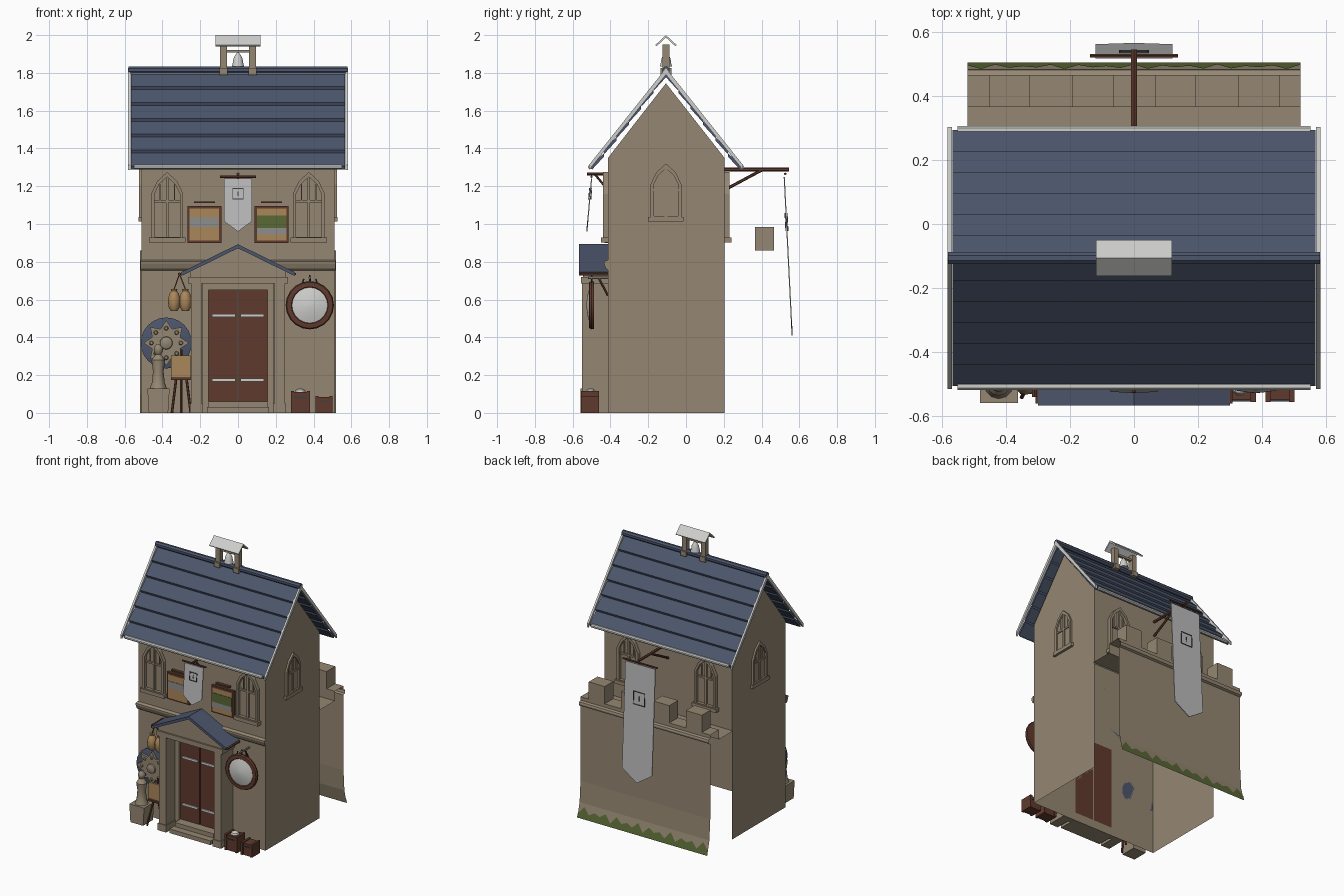
import bpy, bmesh, math
from mathutils import Vector

if "Cube" in bpy.data.objects:
    bpy.data.objects.remove(bpy.data.objects["Cube"])


def material(name, r, g, b):
    m = bpy.data.materials.new(name)
    m.diffuse_color = (r, g, b, 1)
    m.use_nodes = True
    m.node_tree.nodes["Principled BSDF"].inputs["Base Color"].default_value = m.diffuse_color
    return m


STONE = material("stone", 0.30, 0.245, 0.17)
BLUE = material("slate_blue", 0.072, 0.092, 0.15)
WOOD = material("red_wood", 0.115, 0.042, 0.026)
PALE = material("pale_grey", 0.62, 0.62, 0.61)
GREY = material("mid_grey", 0.27, 0.27, 0.26)
TAN = material("tan", 0.40, 0.24, 0.10)
GREEN = material("moss_green", 0.10, 0.14, 0.035)
DARK = material("dark_iron", 0.05, 0.05, 0.055)
CLOTH = material("cloth_grey", 0.50, 0.50, 0.50)


def mesh(name, verts, faces, mat, smooth=False):
    bm = bmesh.new()
    vs = [bm.verts.new(v) for v in verts]
    for f in faces:
        bm.faces.new([vs[i] for i in f])
    bmesh.ops.recalc_face_normals(bm, faces=bm.faces)
    me = bpy.data.meshes.new(name)
    bm.to_mesh(me)
    bm.free()
    me.materials.append(mat)
    ob = bpy.data.objects.new(name, me)
    bpy.context.collection.objects.link(ob)
    if smooth:
        bpy.ops.object.select_all(action='DESELECT')
        ob.select_set(True)
        bpy.context.view_layer.objects.active = ob
        bpy.ops.object.shade_smooth_by_angle(angle=math.radians(40))
    return ob


def put(axis, p, t):
    return {'x': (t, p[0], p[1]), 'y': (p[0], t, p[1]), 'z': (p[0], p[1], t)}[axis]


def prism(name, pts, axis, a, b, mat):
    n = len(pts)
    v = [put(axis, p, a) for p in pts] + [put(axis, p, b) for p in pts]
    f = [tuple(range(n)), tuple(range(n, 2 * n))]
    f += [(i, (i + 1) % n, n + (i + 1) % n, n + i) for i in range(n)]
    return mesh(name, v, f, mat)


def box(name, x0, x1, y0, y1, z0, z1, mat):
    return prism(name, [(x0, y0), (x1, y0), (x1, y1), (x0, y1)], 'z', z0, z1, mat)


def sheet(name, pts, axis, a, b, mat):
    """Open strip: a profile line swept along an axis."""
    n = len(pts)
    v = [put(axis, p, a) for p in pts] + [put(axis, p, b) for p in pts]
    return mesh(name, v, [(i, i + 1, n + i + 1, n + i) for i in range(n - 1)], mat)


def rod(name, p, q, r, mat, n=8):
    p, q = Vector(p), Vector(q)
    rot = (q - p).to_track_quat('Z', 'Y')
    ring = [rot @ Vector((r * math.cos(t), r * math.sin(t), 0))
            for t in [2 * math.pi * (i + .5) / n for i in range(n)]]
    v = [p + c for c in ring] + [q + c for c in ring]
    f = [tuple(range(n)), tuple(range(n, 2 * n))]
    f += [(i, (i + 1) % n, n + (i + 1) % n, n + i) for i in range(n)]
    return mesh(name, v, f, mat, n > 6)


def lathe(name, prof, at, mat, axis='z', n=16):
    """Spin (radius, height) pairs about z, or about -y for wall discs."""
    v = []
    for r, h in prof:
        for i in range(n):
            t = 2 * math.pi * i / n
            c, s = r * math.cos(t), r * math.sin(t)
            o = (c, s, h) if axis == 'z' else (c, -h, s)
            v.append(Vector(at) + Vector(o))
    k = len(prof)
    f = [(j * n + i, j * n + (i + 1) % n, (j + 1) * n + (i + 1) % n, (j + 1) * n + i)
         for j in range(k - 1) for i in range(n)]
    f += [tuple(range(n)), tuple(range((k - 1) * n, k * n))]
    return mesh(name, v, f, mat, True)


RY = -0.106  # ridge line


# House shell: open underneath and at the lower back
W, F, B = 0.51, -0.413, 0.204
for x in (-W, W):
    mesh("gable_wall", [(x, F, 0), (x, B, 0), (x, B, 1.35), (x, RY, 1.745), (x, F, 1.35)],
         [(0, 1, 2, 3, 4)], STONE)
sheet("front_wall", [(F, 0), (F, 1.35)], 'x', -W, W, STONE)
sheet("back_wall", [(B, 0.78), (B, 1.35)], 'x', -W, W, STONE)
prism("front_band", [(F, .755), (F - .012, .765), (F - .022, .79), (F - .022, .802), (F, .81)],
      'x', -.515, .515, STONE)

# Main roof: overlapping slate rows, verge boards, gutters, ridge
def roof_z(d):
    return 1.815 - 1.28 * d

for s in (-1, 1):
    for i in range(6):
        a, b = i * .0655, i * .0655 + .072
        prism("slate_row", [(RY + s * a, roof_z(a) - .02), (RY + s * b, roof_z(b) + .004),
                            (RY + s * (b - .008), roof_z(b) - .016), (RY + s * a, roof_z(a) - .038)],
              'x', -.567, .567, BLUE)
    rod("gutter", (-.55, RY + s * .4, 1.302), (.55, RY + s * .4, 1.302), .013, PALE)
    for x in (-.575, .575):
        prism("verge_board", [(RY, 1.825), (RY + s * .408, 1.312), (RY + s * .408, 1.285), (RY, 1.79)],
              'x', x - .007, x + .007, PALE)
rod("ridge_roll", (-.58, RY, 1.815), (.58, RY, 1.815), .02, BLUE)

# Bell turret
for s in (-1, 1):
    box("bell_post", s * .077 - .018, s * .077 + .018, RY - .018, RY + .018, 1.79, 1.95, STONE)
    box("post_foot", s * .077 - .022, s * .077 + .022, RY - .03, RY + .03, 1.79, 1.825, STONE)
    prism("turret_roof", [(RY, 2.0), (RY + s * .056, 1.948), (RY + s * .05, 1.941), (RY, 1.987)],
          'x', -.118, .118, PALE)
box("bell_beam", -.06, .06, RY - .01, RY + .01, 1.907, 1.922, STONE)
lathe("bell", [(.032, 1.835), (.028, 1.85), (.024, 1.875), (.014, 1.895), (.004, 1.908)],
      (0, RY, 0), PALE)


# Pointed windows, placed by an (along, out, up) mapping for each wall
def window(a, h, spring, sill, mull, place):
    def arch(a, lo, sp, hi):
        return [(-a, lo), (-a, sp), (-a * .62, sp + .58 * (hi - sp)), (0, hi),
                (a * .62, sp + .58 * (hi - sp)), (a, sp), (a, lo)]
    o, i = arch(a, 0, spring, h), arch(a - .018, .012, spring, h - .026)
    v = [place(p, q, z) for q in (0, .026) for p, z in o]
    v += [place(p, q, z) for q in (.026, .004) for p, z in i]
    f = []
    for k in range(7):
        m = (k + 1) % 7
        f += [(k, m, 7 + m, 7 + k), (7 + k, 7 + m, 14 + m, 14 + k), (14 + k, 14 + m, 21 + m, 21 + k)]
    mesh("window_frame", v, f, STONE)

    def bar(name, p0, p1, z0, z1, d):
        v = [place(p, q, z) for q in (0, d) for p, z in ((p0, z0), (p1, z0), (p1, z1), (p0, z1))]
        mesh(name, v, [(0, 1, 2, 3), (4, 5, 6, 7), (0, 1, 5, 4), (1, 2, 6, 5), (2, 3, 7, 6), (3, 0, 4, 7)], STONE)
    bar("window_mullion", -.007, .007, 0, h - .02, .015)
    bar("window_transom", -a + .01, a - .01, mull - .006, mull + .006, .013)
    bar("window_sill", -a - .012, a + .012, -.018, .008, .036)
    for s in (-1, 1):
        bar("window_side", s * a * .45 - .003, s * a * .45 + .003, mull, h * .82, .008)

for s in (-1, 1):
    window(.085, .355, .24, 0, .2, lambda p, q, z, s=s: (s * .375 + p, F - q, .92 + z))
    window(.085, .355, .24, 0, .2, lambda p, q, z, s=s: (s * .31 + p, B + q, .92 + z))
    window(.082, .29, .18, 0, .15, lambda p, q, z, s=s: (s * (W + q * .5), RY + p, 1.03 + z))

# Battlement wall behind the house, with walkway and parapet
sheet("battlement_wall", [(B, .79), (.365, .79), (.365, .86), (.465, .86), (.465, .835), (.48, .828),
                          (.484, .815), (.48, .802), (.465, .795), (.465, .25), (.475, .1), (.50, 0)],
      'x', -.52, .52, STONE)
for x in (-.388, -.128, .13, .39):
    box("merlon", x - .064, x + .064, .365, .465, .86, .985, STONE)
n = 25
tops = [.035 + .035 * (i % 2) + .012 * math.sin(i * 2) for i in range(n)]
xs = [-.52 + 1.04 * i / (n - 1) for i in range(n)]
mesh("moss_edge", [(x, .504, 0) for x in xs] + [(x, .504 - .25 * z, z) for x, z in zip(xs, tops)],
     [(i, i + 1, n + i + 1, n + i) for i in range(n - 1)], GREEN)

# Porch: pillars, lintel, pediment and little roof
for s in (-1, 1):
    box("porch_pillar", s * .22 - .028, s * .22 + .028, -.55, F, 0, .69, STONE)
    box("pillar_base", s * .22 - .034, s * .22 + .034, -.557, F, 0, .05, STONE)
    box("door_jamb", s * .172 - .016, s * .172 + .016, -.45, F, 0, .68, STONE)
    prism("porch_roof", [(0, .893), (s * .3, .745), (s * .293, .728), (0, .872)], 'y', -.566, F, BLUE)
    rod("porch_rafter", (s * .3, -.56, .735), (s * .3, F, .735), .008, WOOD, 6)
    box("door_leaf", s * .079 - .076, s * .079 + .076, -.435, F, .06, .65, WOOD)
    for z in (.175, .515):
        box("door_hinge", s * .075 - .062, s * .075 + .062, -.443, -.433, z - .008, z + .008, PALE)
box("door_header", -.188, .188, -.45, F, .65, .69, STONE)
box("porch_lintel", -.265, .265, -.557, F, .685, .72, STONE)
prism("pediment", [(-.255, .72), (.255, .72), (.255, .75), (0, .872), (-.255, .75)], 'y', -.545, F, STONE)
box("lower_step", -.165, .165, -.55, F, 0, .03, STONE)
box("upper_step", -.155, .155, -.50, F, .03, .06, STONE)

# Painted boards on the upper wall
for s, mid in ((-1, GREY), (1, GREEN)):
    c = s * .178
    box("board_frame", c - .09, c + .09, F - .018, F, .90, 1.095, WOOD)
    box("board_panel", c - .078, c + .078, F - .022, F - .017, .912, 1.083, TAN)
    z0, z1 = ((.985, 1.035) if s < 0 else (.98, 1.045))
    box("board_stripe", c - .078, c + .078, F - .025, F - .021, z0, z1, mid)
    if s > 0:
        box("board_low_stripe", c - .078, c + .078, F - .025, F - .021, .945, .98, GREY)
    box("board_bar", c - .055, c + .055, F - .02, F, 1.11, 1.12, WOOD)


# Banners: cloth with pointed end and a plain square motif on both sides
def banner(w, y0, z0, y1, z1, point, zm, m):
    def yz(z):
        return y0 + (y1 - y0) * (z0 - z) / (z0 - z1)
    outline = [(-w, z0), (-w, z1 + point), (0, z1), (w, z1 + point), (w, z0)]
    v = [(x, yz(z) + d, z) for d in (-.003, .003) for x, z in outline]
    mesh("banner_cloth", v, [(0, 1, 2, 3, 4), (5, 6, 7, 8, 9)]
         + [(i, (i + 1) % 5, 5 + (i + 1) % 5, 5 + i) for i in range(5)], CLOTH)
    for d in (-.006, .006):
        for a, b, c, e in ((-m, m, m, m), (-m, m, -m, -m), (-m, -m, -m, m), (m, m, -m, m), (0, 0, -m * .4, m * .4)):
            rod("banner_motif", (a, yz(zm + c) + d, zm + c), (b, yz(zm + e) + d, zm + e), .003, DARK, 4)

banner(.075, -.5, 1.24, -.525, .96, .055, 1.16, .028)
rod("front_banner_rail", (-.095, -.5, 1.25), (.095, -.5, 1.25), .007, WOOD, 6)
rod("front_banner_arm", (0, F, 1.265), (0, -.525, 1.265), .008, WOOD, 6)
rod("front_banner_brace", (0, F, 1.18), (0, -.48, 1.26), .006, WOOD, 6)
banner(.12, .52, 1.25, .562, .41, .08, 1.01, .045)
rod("back_banner_rail", (-.137, .525, 1.265), (.137, .525, 1.265), .007, WOOD, 6)
rod("back_banner_arm", (0, B, 1.288), (0, .545, 1.288), .01, WOOD, 6)
rod("back_banner_brace", (0, B, 1.18), (0, .4, 1.285), .008, WOOD, 6)

# Hanging round shield
lathe("shield_rim", [(.1, -.012), (.125, -.012), (.128, 0), (.122, .012), (.098, .014), (.09, .006)],
      (.38, -.5, .57), WOOD, 'y', 20)
lathe("shield_face", [(.098, 0), (.095, .01), (.06, .02), (.02, .026), (.004, .027)],
      (.38, -.5, .57), PALE, 'y', 20)
rod("shield_arm", (.38, F, .715), (.38, -.52, .715), .007, GREY, 6)
rod("shield_brace", (.38, F, .62), (.38, -.46, .71), .006, WOOD, 6)
for dx in (-.04, 0, .04):
    rod("shield_hook", (.38 + dx, -.5, .68), (.38 + dx * .8, -.5, .73 - abs(dx) * .5), .004, DARK, 6)

# Hanging jugs
rod("jug_arm", (-.31, F, .735), (-.31, -.54, .735), .009, WOOD, 6)
for x in (-.338, -.278):
    lathe("jug", [(.018, .54), (.03, .56), (.033, .60), (.025, .63), (.014, .645), (.018, .657)],
          (x, -.5, 0), TAN, n=12)
    rod("jug_cord", (x, -.5, .655), (-.31, -.5, .735), .004, WOOD, 4)

# Round wall sign with star
lathe("sign_disc", [(.135, 0), (.135, .014), (.125, .018)], (-.38, F, .37), BLUE, 'y', 24)
star = [(-.38 + r * math.cos(t), .37 + r * math.sin(t)) for r, t in
        [((.12, .08)[i % 2], math.pi * i / 8) for i in range(16)]]
prism("sign_star", star, 'y', F - .034, F - .016, STONE)
lathe("sign_hub", [(.035, .03), (.032, .045), (.015, .052)], (-.38, F, .37), STONE, 'y')
for i in range(8):
    t = math.pi * i / 4
    lathe("sign_stud", [(.014, .03), (.008, .042)],
          (-.38 + .078 * math.cos(t), F, .37 + .078 * math.sin(t)), STONE, 'y', 8)

# Pedestal with statue
prism("statue_pedestal", [(-.472, 0), (-.37, 0), (-.362, .13), (-.48, .13)], 'y', -.558, -.445, STONE)
lathe("statue", [(.045, .13), (.034, .16), (.028, .22), (.036, .28), (.022, .30), (.014, .31),
                 (.024, .325), (.024, .345), (.008, .365)], (-.422, -.5, 0), STONE, n=12)

# Easel with board
for x, y in ((-.35, -.54), (-.25, -.54), (-.30, -.44)):
    rod("easel_leg", (x, y, 0), (-.30 + (x + .3) * .5, -.49, .2), .007, WOOD, 6)
box("easel_tray", -.355, -.25, -.53, -.47, .175, .187, WOOD)
box("easel_board", -.355, -.252, -.515, -.5, .187, .305, TAN)
rod("easel_post", (-.3, -.49, .18), (-.3, -.485, .335), .007, WOOD, 6)

# Chests
for x0, x1, h in ((.28, .38, .11), (.41, .50, .085)):
    box("chest", x0 + .004, x1 - .004, -.548, -.465, 0, h, WOOD)
    for x in (x0 + .008, x1 - .008):
        box("chest_band", x - .008, x + .008, -.555, -.46, 0, h + .005, WOOD)
    box("chest_lid_edge", x0, x1, -.553, -.46, h * .7, h * .78, DARK)
lathe("chest_sack", [(.03, .108), (.024, .122), (.008, .13)], (.33, -.505, 0), PALE, n=10)
